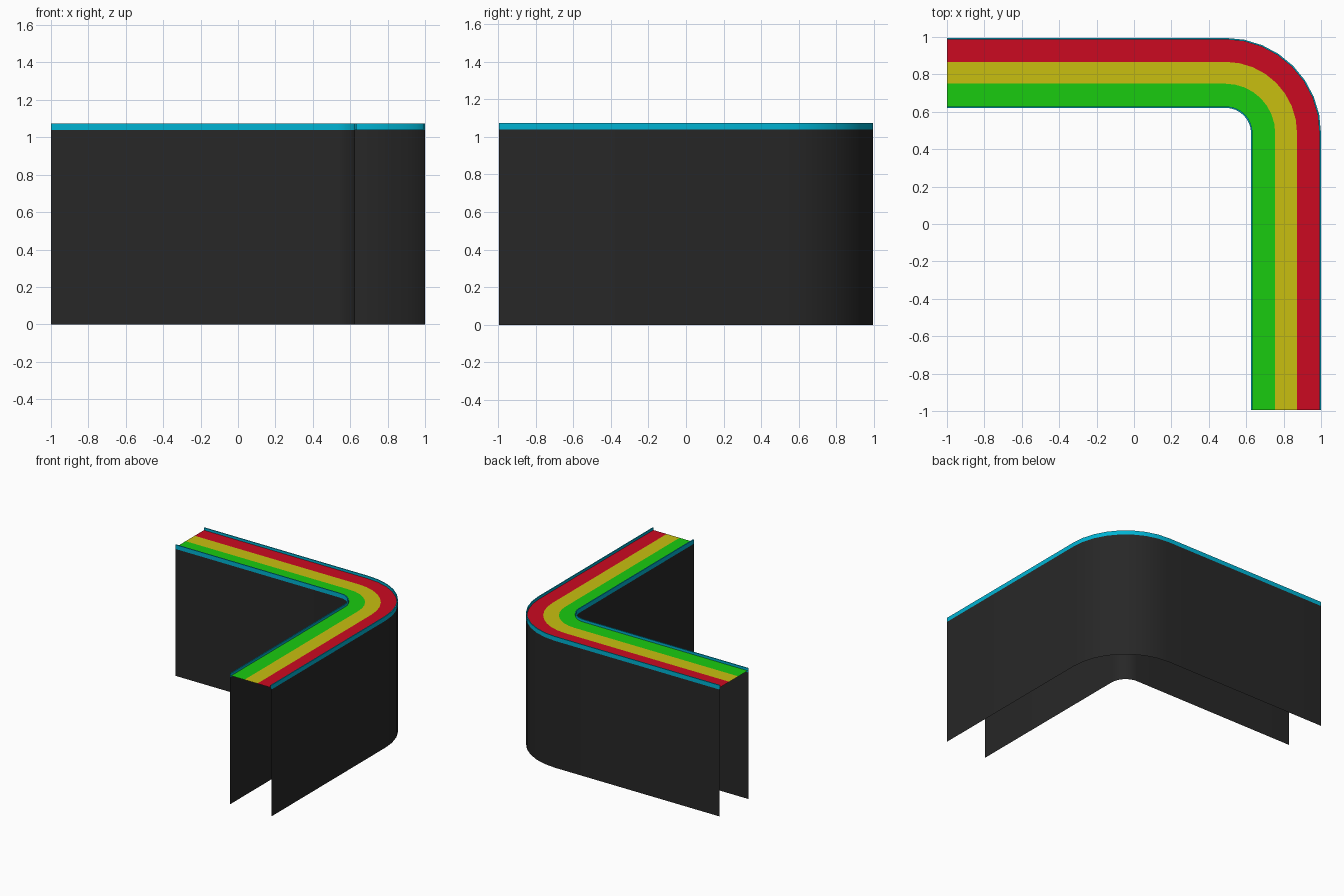
import bpy, bmesh, math

if "Cube" in bpy.data.objects:
    bpy.data.objects.remove(bpy.data.objects["Cube"])

CX, CY = 0.49, 0.485          # centre of the bend
R_OUT, R_IN = 0.51, 0.136     # outer and inner wall radii
CURB_Z, ROAD_Z, TOP_Z = 1.04, 1.055, 1.075
LIP = 0.008                   # curb thickness
SEGMENTS = 8


def material(name, color):
    mat = bpy.data.materials.new(name)
    mat.diffuse_color = (*color, 1)
    mat.use_nodes = True
    mat.node_tree.nodes["Principled BSDF"].inputs["Base Color"].default_value = mat.diffuse_color
    return mat


def path(radius):
    """Straight run, quarter bend, straight run at a given radius."""
    pts = [(-1.0, CY + radius)]
    for i in range(SEGMENTS + 1):
        a = math.pi / 2 * (1 - i / SEGMENTS)
        pts.append((CX + radius * math.cos(a), CY + radius * math.sin(a)))
    return pts + [(CX + radius, -0.995)]


def sweep(name, profile, mat):
    """Sweep an open (radius, z) profile along the bent path."""
    bm = bmesh.new()
    rows = [[bm.verts.new((x, y, z)) for x, y in path(r)] for r, z in profile]
    for a, b in zip(rows, rows[1:]):
        for i in range(len(a) - 1):
            bm.faces.new((a[i], b[i], b[i + 1], a[i + 1]))
    mesh = bpy.data.meshes.new(name)
    bm.to_mesh(mesh)
    bm.free()
    mesh.materials.append(mat)
    obj = bpy.data.objects.new(name, mesh)
    bpy.context.collection.objects.link(obj)
    bpy.context.view_layer.objects.active = obj
    obj.select_set(True)
    bpy.ops.object.shade_smooth_by_angle(angle=math.radians(35))
    obj.select_set(False)


dark = material("dark_wall", (0.02, 0.02, 0.02))
cyan = material("cyan_curb", (0.0, 0.45, 0.65))
red = material("red", (0.6, 0.003, 0.015))
yellow = material("yellow", (0.58, 0.52, 0.005))
green = material("green", (0.01, 0.6, 0.005))

# Side walls, open at the bottom and ends
sweep("outer_wall", [(R_OUT, CURB_Z), (R_OUT, 0)], dark)
sweep("inner_wall", [(R_IN, 0), (R_IN, CURB_Z)], dark)

# Thin raised curbs along both edges
r = R_OUT - LIP
sweep("outer_curb", [(r, CURB_Z), (r, TOP_Z), (R_OUT, TOP_Z), (R_OUT, CURB_Z)], cyan)
r = R_IN + LIP
sweep("inner_curb", [(R_IN, CURB_Z), (R_IN, TOP_Z), (r, TOP_Z), (r, CURB_Z)], cyan)

# Three coloured lanes
edges = [R_IN + LIP, 0.265, 0.382, R_OUT - LIP]
for name, mat, a, b in zip(("green_lane", "yellow_lane", "red_lane"),
                           (green, yellow, red), edges, edges[1:]):
    sweep(name, [(a, ROAD_Z), (b, ROAD_Z)], mat)
